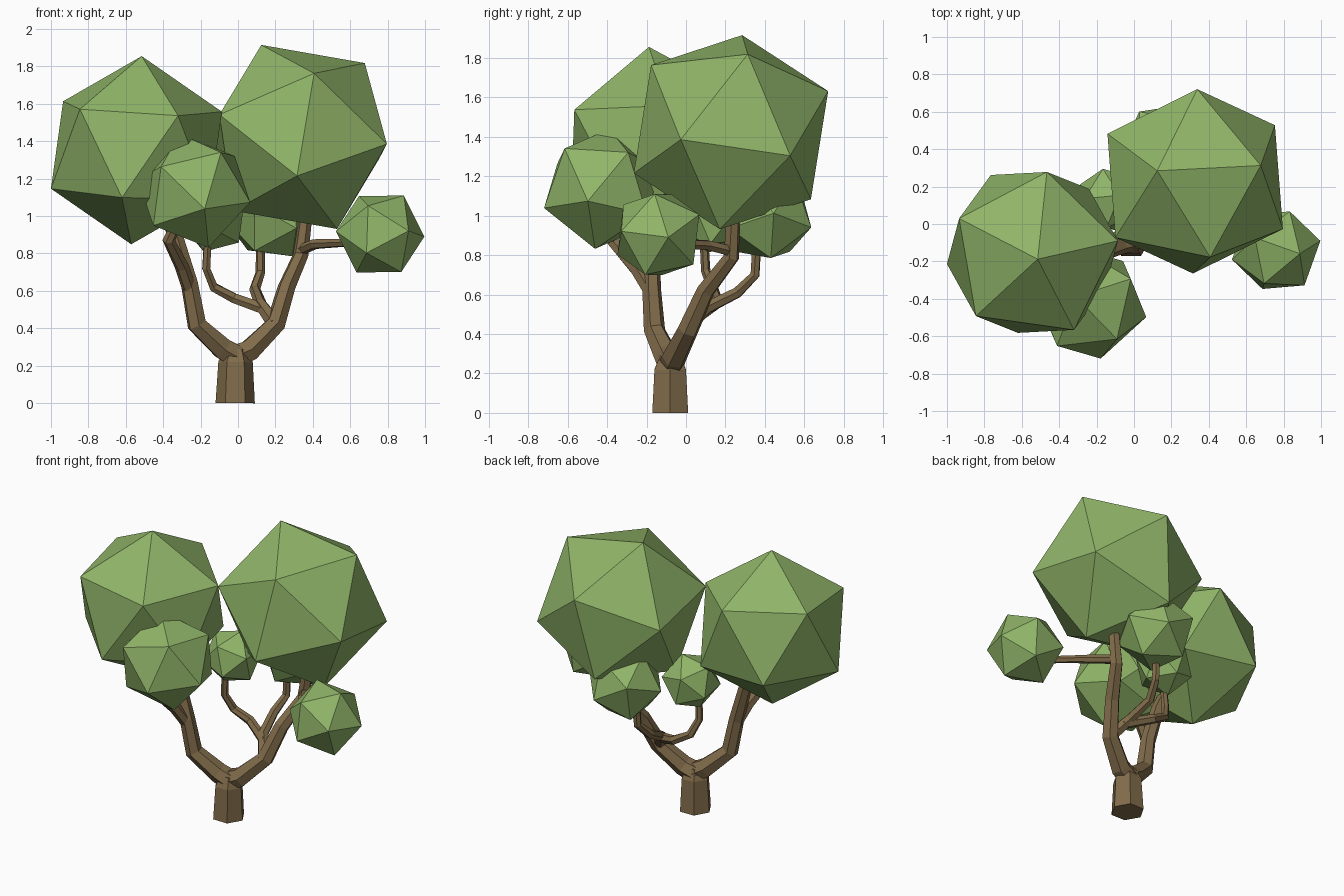
import bpy, bmesh, math
from mathutils import Vector, Matrix

if "Cube" in bpy.data.objects:
    bpy.data.objects.remove(bpy.data.objects["Cube"])


def material(name, color):
    m = bpy.data.materials.new(name)
    m.diffuse_color = (*color, 1)
    m.use_nodes = True
    m.node_tree.nodes["Principled BSDF"].inputs["Base Color"].default_value = m.diffuse_color
    return m


LEAF = material("leaf_green", (0.28, 0.46, 0.14))
BARK = material("bark_brown", (0.22, 0.15, 0.07))


def finish(bm, name, mat):
    bmesh.ops.recalc_face_normals(bm, faces=bm.faces)
    mesh = bpy.data.meshes.new(name)
    bm.to_mesh(mesh)
    bm.free()
    mesh.materials.append(mat)
    bpy.context.collection.objects.link(bpy.data.objects.new(name, mesh))


def frame(a, b):
    """Orthonormal frame with first axis a and second axis towards b."""
    a = Vector(a).normalized()
    b = Vector(b)
    b = (b - a * a.dot(b)).normalized()
    return Matrix((a, b, a.cross(b))).transposed()


def foliage(name, centre, radius, corner, neighbour):
    """Icosahedron turned so two adjacent corners point in given directions."""
    bm = bmesh.new()
    bmesh.ops.create_icosphere(bm, subdivisions=1, radius=radius)
    bm.verts.ensure_lookup_table()
    v0 = bm.verts[0]
    v1 = v0.link_edges[0].other_vert(v0)
    rot = frame(corner, neighbour) @ frame(v0.co, v1.co).transposed()
    bm.transform(Matrix.Translation(centre) @ rot.to_4x4())
    finish(bm, name, LEAF)


def limb(name, path, sides=6):
    """Tapered faceted tube through (x, y, z, radius) points."""
    pts = [Vector(p[:3]) for p in path]
    bm = bmesh.new()
    rings = []
    side = Vector((1, 0, 0))
    if abs((pts[1] - pts[0]).normalized().x) > 0.8:
        side = Vector((0, 1, 0))
    for i, p in enumerate(pts):
        d_in = (p - pts[max(i - 1, 0)]).normalized()
        d_out = (pts[min(i + 1, len(pts) - 1)] - p).normalized()
        t = (d_in + d_out).normalized()
        side = (side - t * t.dot(side)).normalized()
        up = t.cross(side)
        ring = []
        for k in range(sides):
            a = math.tau * k / sides
            ring.append(bm.verts.new(p + path[i][3] * (side * math.cos(a) + up * math.sin(a))))
        rings.append(ring)
    for r0, r1 in zip(rings, rings[1:]):
        for k in range(sides):
            n = (k + 1) % sides
            bm.faces.new((r0[k], r0[n], r1[n], r1[k]))
    bm.faces.new(rings[0])
    bm.faces.new(rings[-1])
    finish(bm, name, BARK)


# Trunk and the two main limbs
limb("trunk", [(-.015, -.08, 0, .105), (-.013, -.08, .22, .092), (-.01, -.08, .29, .06)])
limb("left_limb", [(.01, -.075, .24, .07), (-.08, -.1, .29, .065), (-.22, -.16, .42, .055),
                   (-.26, -.175, .64, .048), (-.33, -.17, .88, .042), (-.4, -.16, 1.05, .035)])
limb("right_limb", [(-.04, -.08, .24, .07), (.06, -.06, .28, .065), (.2, .01, .42, .055),
                    (.26, .1, .62, .048), (.335, .23, .79, .042), (.365, .24, 1.02, .035)])

# Thinner branches
limb("front_branch", [(-.255, -.17, .6, .04), (-.3, -.25, .73, .038),
                      (-.37, -.37, .87, .034), (-.31, -.42, 1.0, .028)])
limb("right_branch", [(.34, .23, .82, .03), (.41, .11, .85, .028),
                      (.52, .0, .855, .024), (.64, -.12, .86, .022)])
limb("back_branch", [(.2, .0, .42, .045), (.12, .1, .53, .034), (.09, .26, .61, .03),
                     (.12, .35, .7, .026), (.12, .36, .88, .024)])
limb("back_left_branch", [(.15, .07, .5, .034), (-.02, .16, .56, .03), (-.13, .14, .62, .027),
                          (-.17, .1, .72, .024), (-.16, .09, .9, .022)])

# Foliage clumps
foliage("large_right_foliage", (.327, .228, 1.423), .535, (-.204, .057, .495), (.079, -.403, .34))
foliage("large_left_foliage", (-.543, -.152, 1.352), .505, (.028, -.036, .503), (.223, -.415, .188))
foliage("front_foliage", (-.235, -.425, 1.135), .315, (.056, -.29, -.095), (.292, -.055, -.055))
foliage("small_right_foliage", (.76, -.14, .904), .242, (.236, .05, -.014), (.122, -.02, .207))
foliage("back_foliage", (.17, .41, 1.0), .247, (.12, .02, -.215), (-.1, -.15, -.17))
foliage("back_left_foliage", (-.13, .13, .985), .185, (-.155, .08, -.05), (-.01, -.05, -.175))
